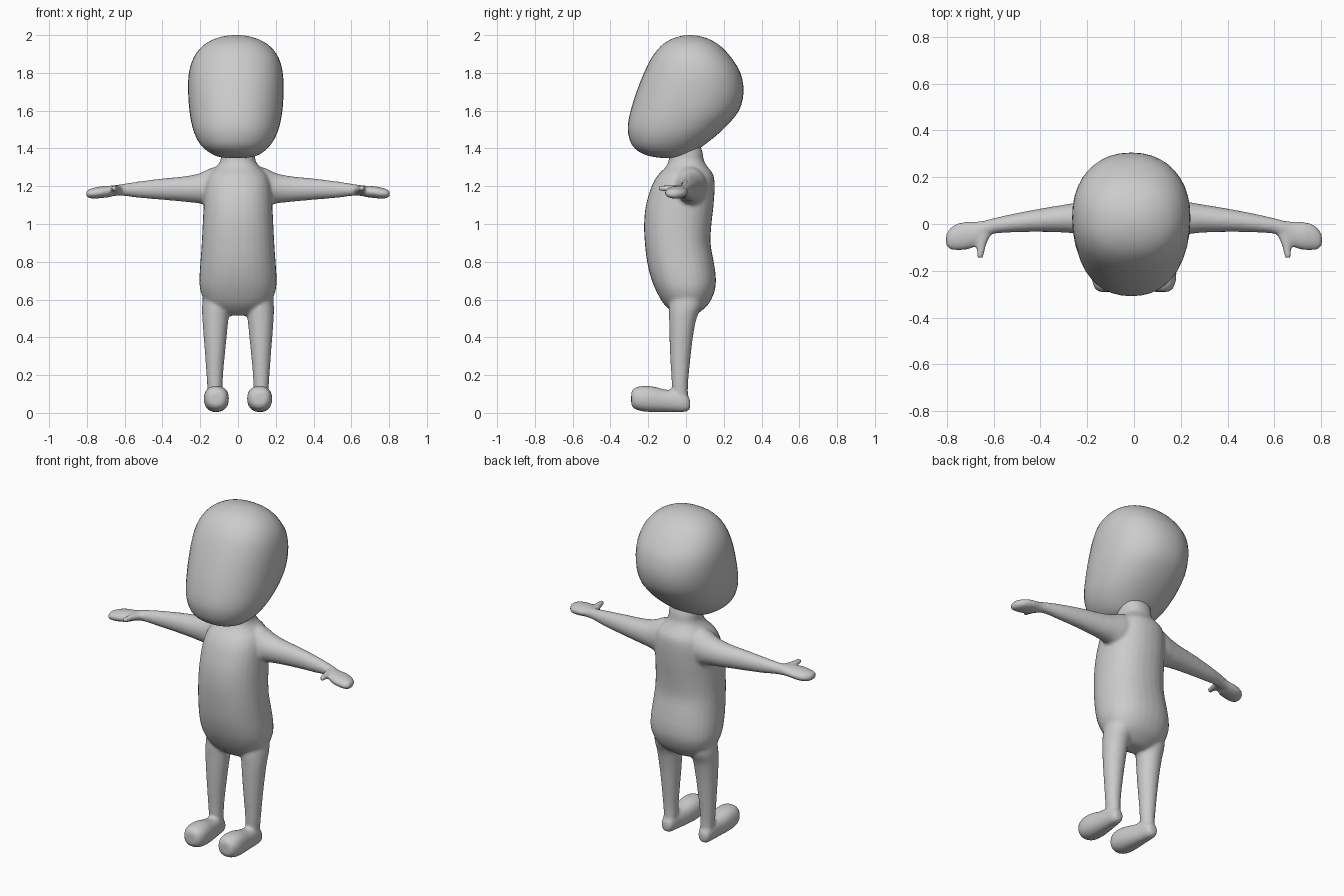
import bpy, bmesh, math

grey = bpy.data.materials.new("plain grey")
grey.diffuse_color = (0.6, 0.6, 0.6, 1)


def spline(rows, steps):
    """Catmull-Rom interpolation of section rows."""
    out = []
    for i in range(len(rows) - 1):
        p0, p1 = rows[max(i - 1, 0)], rows[i]
        p2, p3 = rows[i + 1], rows[min(i + 2, len(rows) - 1)]
        for s in range(steps):
            t = s / steps
            out.append([0.5 * (2 * b + (c - a) * t + (2 * a - 5 * b + 4 * c - d) * t * t
                               + (3 * b - a - 3 * c + d) * t ** 3)
                        for a, b, c, d in zip(p0, p1, p2, p3)])
    out.append(list(rows[-1]))
    return out


def loft(bm, axis, rows, n=24, power=2.0, side=1, steps=3):
    """Closed tube along an axis; row = (position, a min, a max, b min, b max)."""
    rings = []
    for t, a0, a1, b0, b1 in spline(rows, steps):
        ring = []
        for k in range(n):
            w = 2 * math.pi * k / n
            c, s = math.cos(w), math.sin(w)
            a = (a0 + a1) / 2 + (a1 - a0) / 2 * math.copysign(abs(c) ** (2 / power), c)
            b = (b0 + b1) / 2 + (b1 - b0) / 2 * math.copysign(abs(s) ** (2 / power), s)
            x, y, z = {"x": (t, a, b), "y": (a, t, b), "z": (a, b, t)}[axis]
            ring.append(bm.verts.new((side * x, y, z)))
        rings.append(ring)
    for r, q in zip(rings, rings[1:]):
        for k in range(n):
            j = (k + 1) % n
            bm.faces.new((r[k], r[j], q[j], q[k]))
    bm.faces.new(rings[0])
    bm.faces.new(rings[-1])


def finish(bm, name):
    bmesh.ops.recalc_face_normals(bm, faces=bm.faces)
    for f in bm.faces:
        f.smooth = True
    me = bpy.data.meshes.new(name)
    bm.to_mesh(me)
    bm.free()
    me.materials.append(grey)
    ob = bpy.data.objects.new(name, me)
    bpy.context.collection.objects.link(ob)
    return ob


# Head: tall egg leaning forward at the chin
bm = bmesh.new()
head = [(1.350, -.06, .04, -.13, -.03), (1.357, -.105, .085, -.18, .0),
        (1.375, -.145, .125, -.235, .035), (1.41, -.19, .165, -.28, .085),
        (1.46, -.222, .198, -.302, .15), (1.52, -.243, .22, -.308, .215),
        (1.60, -.257, .235, -.293, .28), (1.70, -.264, .241, -.262, .305),
        (1.80, -.26, .237, -.222, .288), (1.88, -.235, .215, -.182, .24),
        (1.94, -.19, .17, -.135, .185), (1.975, -.135, .115, -.085, .13),
        (1.993, -.08, .06, -.035, .08), (2.0, -.025, .01, .005, .035)]
loft(bm, "z", head, 40, 2.2)
finish(bm, "head")

bm = bmesh.new()
# Torso and neck
torso = [(.515, -.06, .06, -.04, .04), (.535, -.11, .11, -.075, .075),
         (.58, -.17, .17, -.12, .122), (.65, -.20, .20, -.16, .153),
         (.72, -.204, .204, -.187, .158), (.80, -.199, .199, -.206, .147),
         (.90, -.192, .192, -.218, .13), (1.0, -.187, .187, -.222, .135),
         (1.1, -.182, .182, -.212, .146), (1.2, -.175, .175, -.182, .152),
         (1.26, -.155, .155, -.148, .145), (1.30, -.118, .118, -.108, .117),
         (1.335, -.093, .093, -.092, .095), (1.38, -.09, .09, -.09, .088),
         (1.43, -.085, .085, -.09, .07)]
loft(bm, "z", torso, 32, 2.25)

arm = [(.06, -.06, .11, 1.13, 1.31), (.14, -.065, .11, 1.095, 1.298),
       (.20, -.05, .1, 1.108, 1.27), (.28, -.038, .086, 1.117, 1.253),
       (.40, -.034, .066, 1.128, 1.241), (.52, -.036, .043, 1.138, 1.226),
       (.60, -.042, .025, 1.148, 1.214), (.65, -.056, .013, 1.148, 1.206),
       (.68, -.098, .01, 1.142, 1.203), (.73, -.112, .009, 1.136, 1.199),
       (.77, -.112, -.004, 1.134, 1.19), (.793, -.105, -.028, 1.138, 1.182),
       (.803, -.09, -.045, 1.147, 1.174)]
thumb = [(-.145, .642, .674, 1.176, 1.205), (-.11, .636, .672, 1.172, 1.206),
         (-.07, .622, .672, 1.165, 1.206), (-.03, .60, .675, 1.16, 1.205)]
leg = [(.05, .085, .155, -.06, .012), (.13, .082, .162, -.074, .01),
       (.2, .079, .167, -.078, .015), (.3, .07, .174, -.084, .025),
       (.4, .06, .182, -.088, .037), (.5, .05, .189, -.09, .056),
       (.57, .04, .19, -.09, .085), (.66, .03, .18, -.08, .09)]
foot = [(-.29, .085, .145, .045, .105), (-.278, .064, .165, .025, .128),
        (-.24, .049, .18, .01, .142), (-.18, .05, .18, .004, .141),
        (-.11, .062, .172, .004, .124), (-.05, .075, .166, .004, .118),
        (.0, .085, .16, .006, .1), (.022, .1, .146, .02, .07)]
for side in (-1, 1):
    loft(bm, "x", arm, side=side)
    loft(bm, "y", thumb, 12, side=side)
    loft(bm, "z", leg, side=side)
    loft(bm, "y", foot, power=2.3, side=side)
body = finish(bm, "body")

# Fuse the limbs and torso into one soft skin
fuse = body.modifiers.new("fuse", "REMESH")
fuse.mode = "VOXEL"
fuse.voxel_size = 0.009
fuse.use_smooth_shade = True
soft = body.modifiers.new("soften", "SMOOTH")
soft.factor = 0.5
soft.iterations = 7
